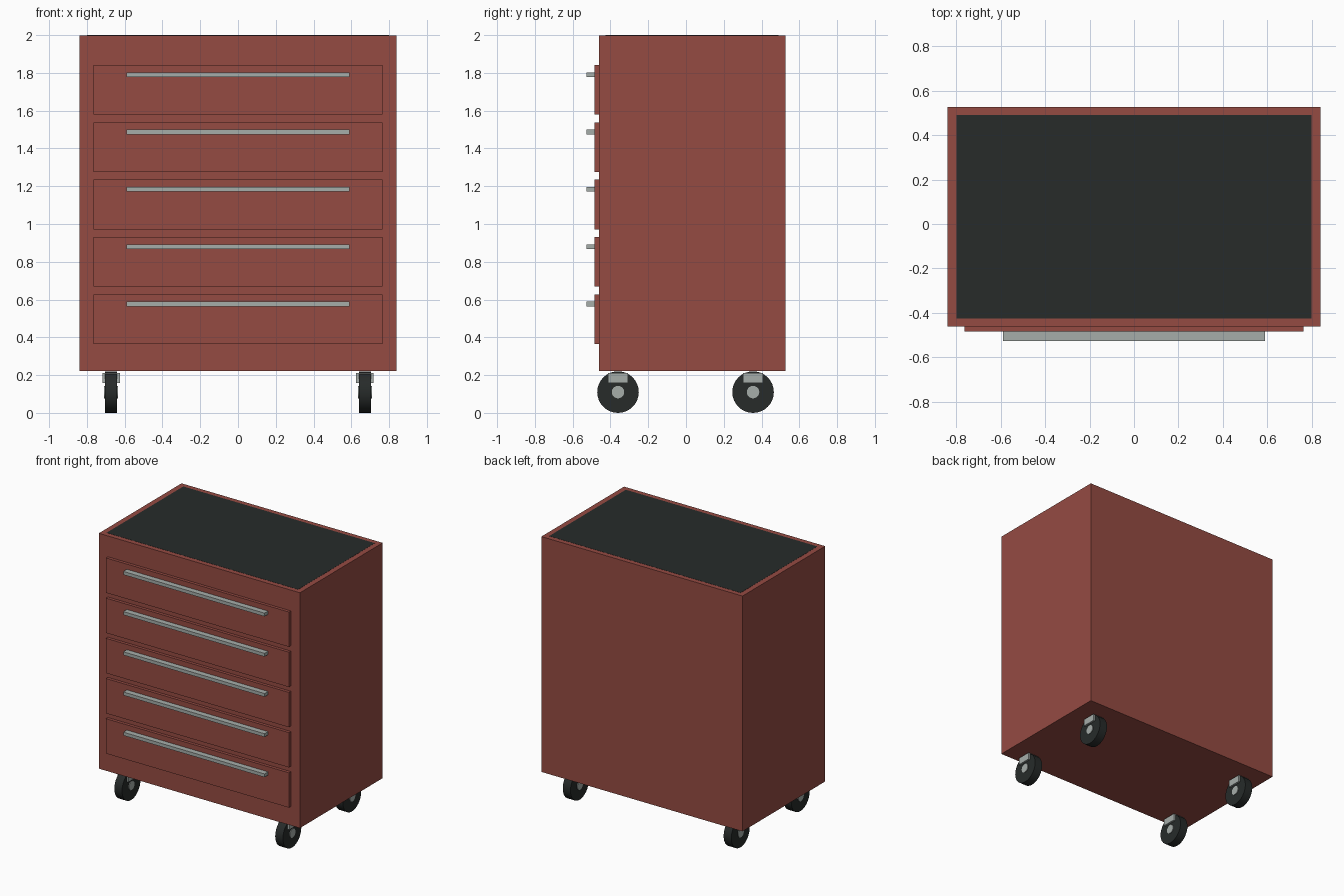
import bpy, math

if "Cube" in bpy.data.objects:
    bpy.data.objects.remove(bpy.data.objects["Cube"])


def material(name, rgb):
    m = bpy.data.materials.new(name)
    m.diffuse_color = (*rgb, 1)
    m.use_nodes = True
    m.node_tree.nodes["Principled BSDF"].inputs["Base Color"].default_value = m.diffuse_color
    return m


RED = material("red_paint", (0.30, 0.07, 0.055))
DARK = material("black_rubber", (0.02, 0.024, 0.023))
STEEL = material("steel", (0.38, 0.42, 0.40))


def box(name, x, y, z, mat):
    """Box from (min, max) pairs on each axis."""
    spans = (x, y, z)
    bpy.ops.mesh.primitive_cube_add(size=1, location=[(a + b) / 2 for a, b in spans])
    ob = bpy.context.object
    ob.scale = [b - a for a, b in spans]
    bpy.ops.object.transform_apply(location=False, rotation=False, scale=True)
    ob.name = name
    ob.data.materials.append(mat)
    return ob


def axle_cylinder(name, centre, radius, width, mat):
    """Cylinder lying along x."""
    bpy.ops.mesh.primitive_cylinder_add(vertices=32, radius=radius, depth=width,
                                        location=centre, rotation=(0, math.pi / 2, 0))
    ob = bpy.context.object
    bpy.ops.object.transform_apply(location=False, rotation=True, scale=False)
    ob.name = name
    ob.data.materials.append(mat)
    bpy.ops.object.shade_smooth_by_angle()
    return ob


# Cabinet body and the mat set flush in its top
box("cabinet_body", (-0.84, 0.84), (-0.461, 0.526), (0.222, 1.999), RED)
box("top_mat", (-0.80, 0.80), (-0.425, 0.49), (1.98, 2.0), DARK)

# Five drawers, each with a full-width bar handle
for i in range(5):
    z = 0.365 + i * 0.3035
    box(f"drawer_front_{i + 1}", (-0.764, 0.764), (-0.484, -0.455), (z, z + 0.263), RED)
    box(f"drawer_handle_{i + 1}", (-0.59, 0.59), (-0.526, -0.482), (z + 0.199, z + 0.224), STEEL)

# Four casters: wheel, hub and bracket
for sx, side in ((-1, "left"), (1, "right")):
    for y, end in ((-0.36, "front"), (0.355, "back")):
        x = sx * 0.672
        tag = f"{end}_{side}"
        axle_cylinder(f"wheel_{tag}", (x, y, 0.11), 0.11, 0.064, DARK)
        axle_cylinder(f"hub_{tag}", (x, y, 0.11), 0.033, 0.074, STEEL)
        box(f"caster_bracket_{tag}", (x - 0.046, x + 0.046), (y - 0.053, y + 0.053),
            (0.158, 0.21), STEEL)
